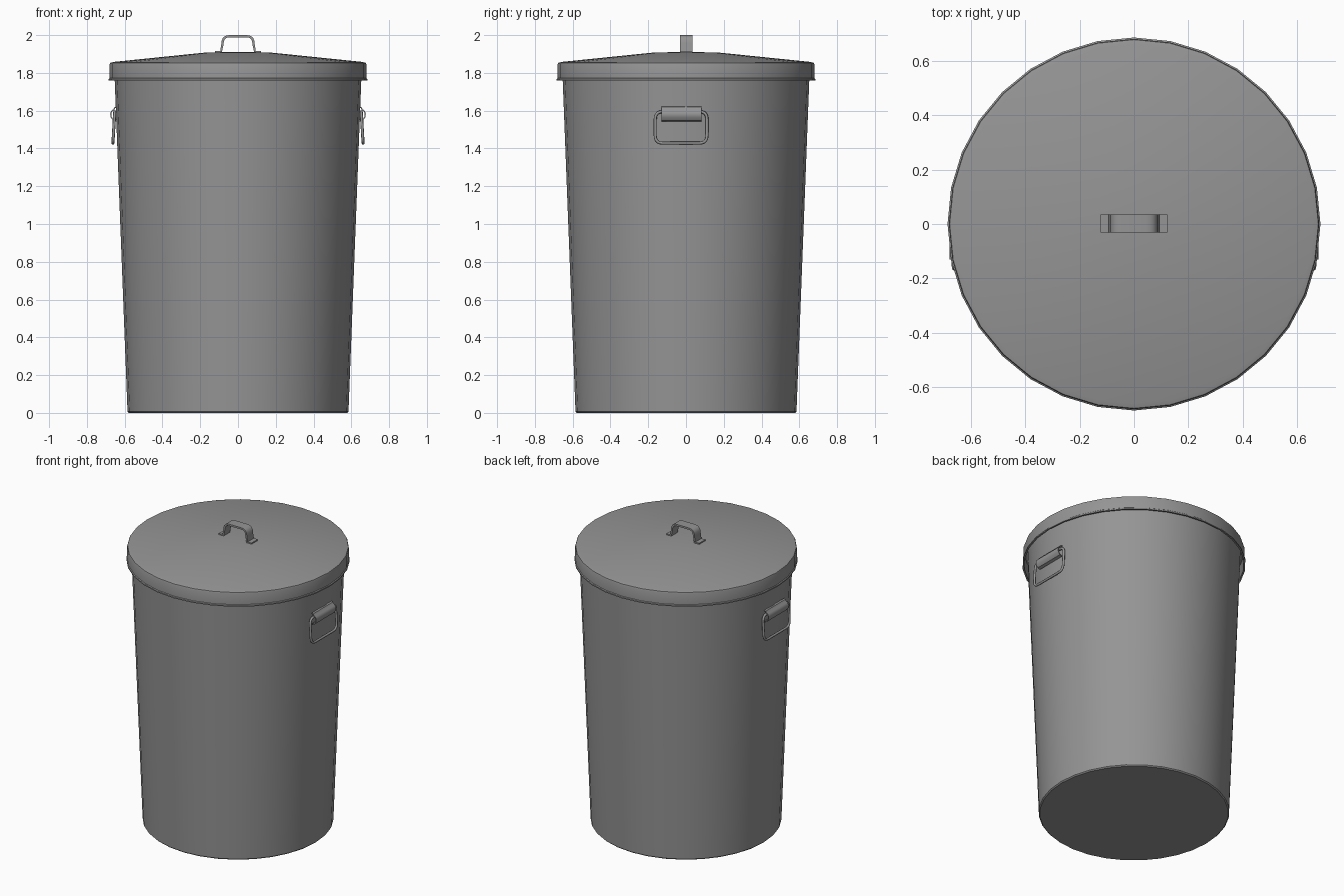
import bpy, bmesh, math
from mathutils import Vector

if "Cube" in bpy.data.objects:
    bpy.data.objects.remove(bpy.data.objects["Cube"], do_unlink=True)

metal = bpy.data.materials.new("galvanised grey")
metal.use_nodes = True
GREY = (0.3, 0.3, 0.3, 1)
metal.diffuse_color = GREY
metal.node_tree.nodes["Principled BSDF"].inputs["Base Color"].default_value = GREY


def finish(name, bm, angle=35):
    bmesh.ops.remove_doubles(bm, verts=bm.verts, dist=1e-5)
    bmesh.ops.recalc_face_normals(bm, faces=bm.faces)
    mesh = bpy.data.meshes.new(name)
    bm.to_mesh(mesh)
    bm.free()
    mesh.materials.append(metal)
    ob = bpy.data.objects.new(name, mesh)
    bpy.context.collection.objects.link(ob)
    bpy.ops.object.select_all(action='DESELECT')
    ob.select_set(True)
    bpy.context.view_layer.objects.active = ob
    bpy.ops.object.shade_smooth_by_angle(angle=math.radians(angle))
    return ob


def lathe(name, profile, sides=32):
    """Spin a (radius, height) profile around z."""
    bm = bmesh.new()
    vs = [bm.verts.new((r, 0, z)) for r, z in profile]
    es = [bm.edges.new(p) for p in zip(vs, vs[1:])]
    bmesh.ops.spin(bm, geom=vs + es, cent=(0, 0, 0), axis=(0, 0, 1),
                   angle=math.tau, steps=sides)
    return finish(name, bm)


def rounded(points, radius, closed, steps=5):
    """Round the corners of a 2D path with quadratic arcs."""
    pts = [Vector(p) for p in points]
    out = []
    for i, p in enumerate(pts):
        if not closed and i in (0, len(pts) - 1):
            out.append(p)
            continue
        a, b = pts[i - 1], pts[(i + 1) % len(pts)]
        s = p + (a - p).normalized() * radius
        e = p + (b - p).normalized() * radius
        for k in range(steps + 1):
            t = k / steps
            out.append(s * (1 - t) ** 2 + p * 2 * t * (1 - t) + e * t ** 2)
    return out


def strap(name, path, y0, y1, thick):
    """Thin bent sheet following an x-z path, running from y0 to y1."""
    normals = []
    for i in range(len(path)):
        d = path[min(i + 1, len(path) - 1)] - path[max(i - 1, 0)]
        normals.append(Vector((-d.y, d.x)).normalized())
    inner = [p - n * thick for p, n in zip(path, normals)]
    bm = bmesh.new()
    rows = [[bm.verts.new((p.x, y, p.y)) for p in line]
            for line, y in ((path, y0), (path, y1), (inner, y1), (inner, y0))]
    for i in range(len(path) - 1):
        for j in range(4):
            a, b = rows[j], rows[(j + 1) % 4]
            bm.faces.new((a[i], a[i + 1], b[i + 1], b[i]))
    for i in (0, -1):
        bm.faces.new([r[i] for r in rows])
    return finish(name, bm)


def ring(name, path, centre, radius, lean, sides=8):
    """Closed wire loop in the y-z plane, leaning outwards in x."""
    bm = bmesh.new()
    loops = []
    n = len(path)
    for i, p in enumerate(path):
        d = (path[(i + 1) % n] - path[i - 1]).normalized()
        side = Vector((0, -d.y, d.x))
        c = Vector((centre + lean * p.y, p.x, p.y))
        loops.append([bm.verts.new(c + radius * (math.cos(a) * side + Vector((math.sin(a), 0, 0))))
                      for a in (math.tau * k / sides for k in range(sides))])
    for i in range(n):
        a, b = loops[i], loops[(i + 1) % n]
        for k in range(sides):
            m = (k + 1) % sides
            bm.faces.new((a[k], a[m], b[m], b[k]))
    return finish(name, bm, 60)


def mirrored(ob, name):
    """Copy a part to the -x side."""
    bm = bmesh.new()
    bm.from_mesh(ob.data)
    for v in bm.verts:
        v.co.x *= -1
    return finish(name, bm, 60)


# Tapered bin body, open under the lid
lathe("bin_body", [(0, 0), (0.578, 0), (0.585, 0.007), (0.655, 1.82),
                   (0.643, 1.82), (0.573, 0.015), (0, 0.015)])

# Shallow conical lid with a hanging skirt
lathe("lid", [(0, 1.911), (0.17, 1.908), (0.66, 1.858), (0.677, 1.853), (0.68, 1.845),
              (0.68, 1.772), (0.685, 1.768), (0.685, 1.76), (0.674, 1.76),
              (0.67, 1.84), (0.16, 1.896), (0, 1.899)])

# Lid handle: bent strap with two feet
arch = rounded([(-0.088, 1.911), (-0.088, 2.0), (0.088, 2.0), (0.088, 1.911)], 0.045, False)
path = [Vector((-0.123, 1.917)), Vector((-0.094, 1.917))] + arch[1:-1] \
    + [Vector((0.094, 1.917)), Vector((0.123, 1.917))]
strap("lid_handle", path, -0.031, 0.035, 0.012)

# Side handles: wire loop held by a curled clip
loop = rounded([(-0.163, 1.428), (0.111, 1.428), (0.111, 1.595), (-0.163, 1.595)], 0.04, True)
wire = ring("left_wire_handle", loop, 0.748, 0.008, -0.06)
mirrored(wire, "right_wire_handle")
curl = [Vector(p) for p in ((0.643, 1.548), (0.659, 1.553), (0.669, 1.568), (0.671, 1.584),
                            (0.665, 1.597), (0.655, 1.604), (0.65, 1.614), (0.642, 1.616))]
clip = strap("left_clip", curl, -0.13, 0.082, 0.006)
mirrored(clip, "right_clip")
